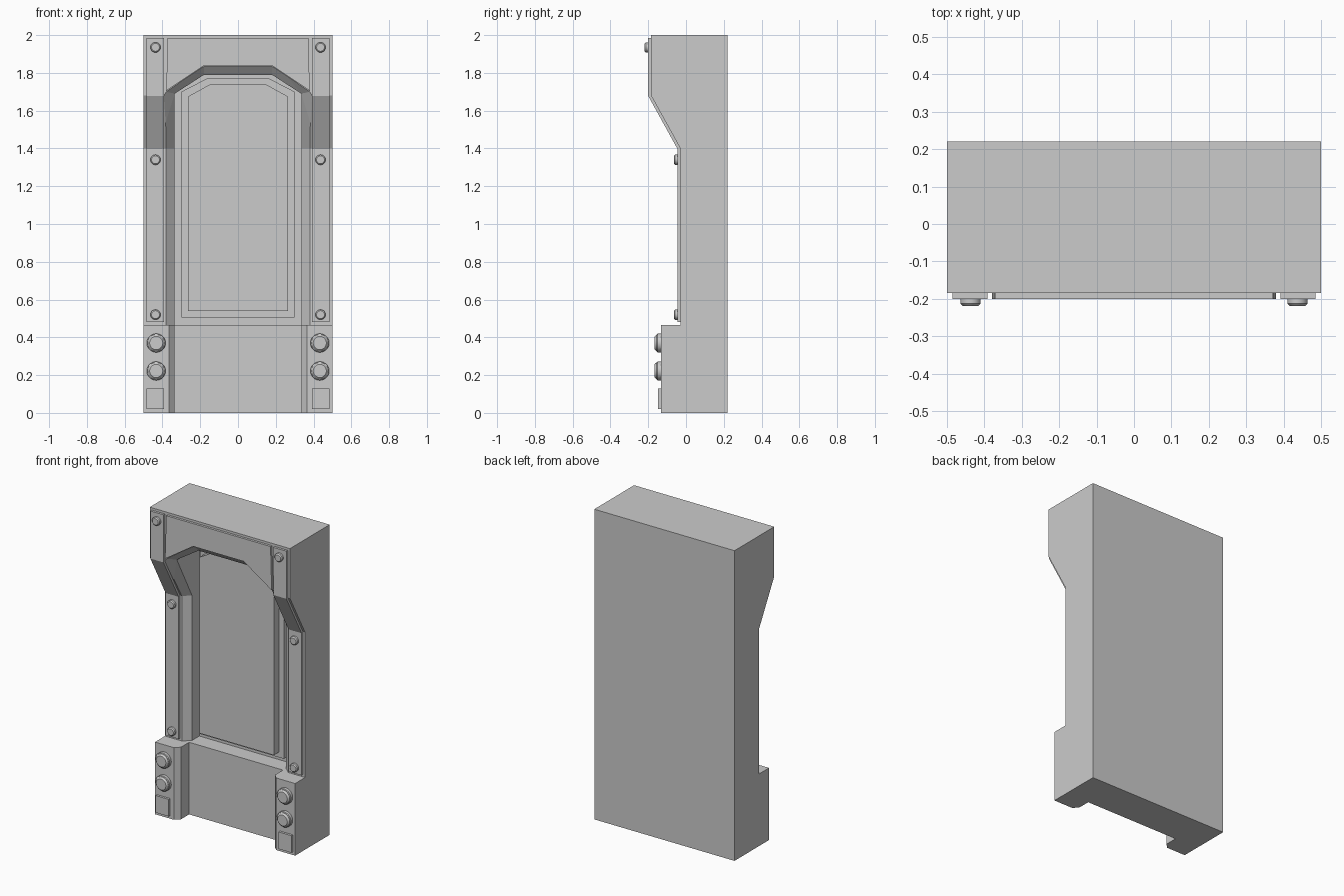
import bpy, bmesh, math
from mathutils import Matrix

if "Cube" in bpy.data.objects:
    bpy.data.objects.remove(bpy.data.objects["Cube"])


def finish(bm, name):
    bmesh.ops.recalc_face_normals(bm, faces=bm.faces)
    me = bpy.data.meshes.new(name)
    bm.to_mesh(me)
    bm.free()
    ob = bpy.data.objects.new(name, me)
    bpy.context.collection.objects.link(ob)
    return ob


def prism(name, pts, a, b, place):
    """Extrude a 2D outline from a to b; place(p, t) gives the 3D point."""
    bm = bmesh.new()
    lo = [bm.verts.new(place(p, a)) for p in pts]
    hi = [bm.verts.new(place(p, b)) for p in pts]
    bm.faces.new(lo)
    bm.faces.new(hi)
    n = len(pts)
    for i in range(n):
        j = (i + 1) % n
        bm.faces.new((lo[i], lo[j], hi[j], hi[i]))
    return finish(bm, name)


def along_x(p, t):
    return (t, p[0], p[1])


def along_y(p, t):
    return (p[0], t, p[1])


def along_z(p, t):
    return (p[0], p[1], t)


def cut(target, cutter):
    m = target.modifiers.new("cut", "BOOLEAN")
    m.operation = "DIFFERENCE"
    m.solver = "EXACT"
    m.object = cutter
    bpy.context.view_layer.objects.active = target
    bpy.ops.object.modifier_apply(modifier=m.name)
    bpy.data.objects.remove(cutter)


def disc(name, x, y_base, z, r, h, bev):
    """Round stud with a chamfered rim, facing -y."""
    bm = bmesh.new()
    rings = []
    for rad, y in ((r, y_base + 0.01), (r, y_base - h + bev), (r - bev, y_base - h)):
        rings.append([bm.verts.new((x + rad * math.cos(k * math.tau / 20), y,
                                    z + rad * math.sin(k * math.tau / 20))) for k in range(20)])
    for a, b in zip(rings, rings[1:]):
        for k in range(20):
            j = (k + 1) % 20
            bm.faces.new((a[k], a[j], b[j], b[k]))
    bm.faces.new(rings[0])
    bm.faces.new(rings[-1])
    ob = finish(bm, name)
    for p in ob.data.polygons:
        p.use_smooth = len(p.vertices) == 4
    bpy.context.view_layer.objects.active = ob
    ob.select_set(True)
    bpy.ops.object.shade_smooth_by_angle(angle=math.radians(30))
    ob.select_set(False)


def arch(w, z0, z1, top, tw):
    return [(-w, z0), (w, z0), (w, z1), (tw, top), (-tw, top), (-w, z1)]


# Main block from its side profile
body = prism("body", [(0.22, 0), (0.22, 2), (-0.185, 2), (-0.185, 1.68), (-0.03, 1.4),
                      (-0.03, 0.465), (-0.132, 0.465), (-0.132, 0)], -0.5, 0.5, along_x)

# Niche cutter: horizontal sections with a chamfered mouth that follows the front
# each station: front y, (x, z) beyond mouth, (x, z) inside mouth
BACK = 0.085
stations = [(-0.03, (0.425, 0.465), (0.335, 0.465)),
            (-0.03, (0.425, 1.4), (0.335, 1.4)),
            (-0.185, (0.425, 1.71), (0.335, 1.69)),
            (-0.185, (0.18, 1.88), (0.18, 1.79))]
bm = bmesh.new()
loops = []
for yf, (ox, oz), (ix, iz) in stations:
    half = [(ox, yf - 0.04, oz), (ix, yf + 0.04, iz), (ix, BACK, iz)]
    loops.append([bm.verts.new((-x, y, z)) for x, y, z in half]
                 + [bm.verts.new(p) for p in reversed(half)])
for a, b in zip(loops, loops[1:]):
    for i in range(6):
        j = (i + 1) % 6
        bm.faces.new((a[i], a[j], b[j], b[i]))
bm.faces.new(loops[0])
t = loops[-1]
bm.faces.new((t[0], t[1], t[4], t[5]))
bm.faces.new((t[1], t[2], t[3], t[4]))
bmesh.ops.recalc_face_normals(bm, faces=bm.faces)
bmesh.ops.triangulate(bm, faces=bm.faces)
cut(body, finish(bm, "niche_cutter"))

# Gap between the two plinth blocks
half = [(0.395, -0.162), (0.335, -0.102), (0.335, -0.02)]
gap = [(-x, y) for x, y in half] + half[::-1]
cut(body, prism("gap_cutter", gap, -0.1, 0.5, along_z))

# Stepped raised panel inside the niche
prism("panel_step", arch(0.3, 0.505, 1.7, 1.77, 0.165), 0.04, 0.09, along_y)
prism("panel_face", arch(0.265, 0.54, 1.675, 1.738, 0.15), -0.014, 0.05, along_y)

# Lintel plate over the arch
half = [(0.372, 1.985), (0.38, 1.705), (0.18, 1.838)]
prism("lintel_plate", half + [(-x, z) for x, z in reversed(half)], -0.2, -0.18, along_y)

for s in (-1, 1):
    # Raised strip down the pillar
    prism("pillar_strip", [(-0.18, 1.985), (-0.2, 1.985), (-0.2, 1.678), (-0.045, 1.397),
                           (-0.045, 0.48), (-0.025, 0.48), (-0.025, 1.402), (-0.18, 1.682)],
          s * 0.392, s * 0.485, along_x)
    # Strip bolts
    for z, y in ((1.935, -0.2), (1.34, -0.045), (0.52, -0.045)):
        disc("strip_bolt", s * 0.437, y, z, 0.027, 0.019, 0.006)
    # Plinth studs and square plate
    for z in (0.37, 0.222):
        disc("plinth_stud", s * 0.433, -0.132, z, 0.05, 0.022, 0.004)
        disc("plinth_stud_cap", s * 0.433, -0.15, z, 0.045, 0.016, 0.01)
    prism("plinth_plate", [(s * 0.392, 0.02), (s * 0.485, 0.02), (s * 0.485, 0.13),
                           (s * 0.392, 0.13)], -0.147, -0.12, along_y)
